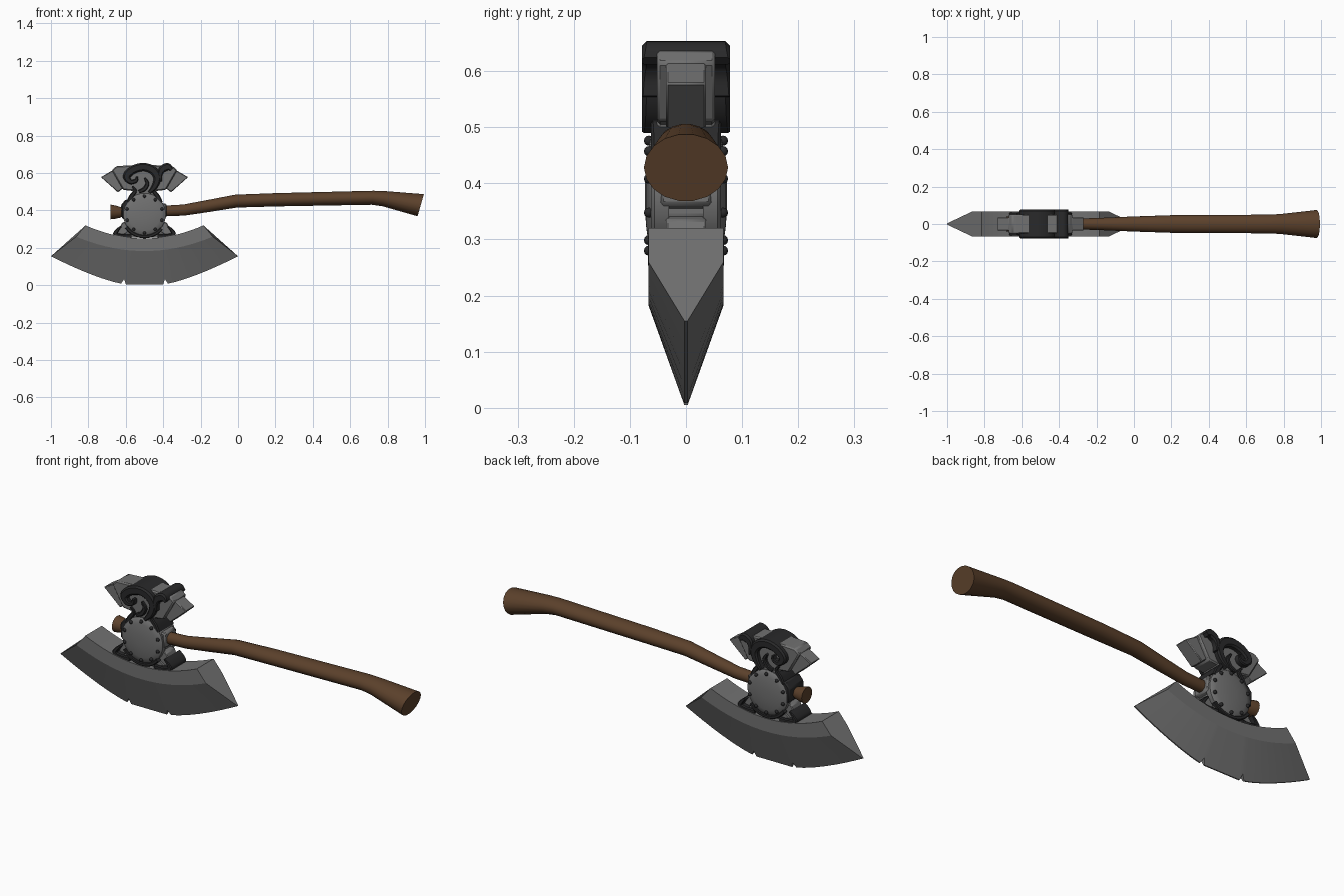
import bpy, bmesh, math
from mathutils import Vector

if "Cube" in bpy.data.objects:
    bpy.data.objects.remove(bpy.data.objects["Cube"])


def material(name, rgb):
    m = bpy.data.materials.new(name)
    m.diffuse_color = (*rgb, 1)
    m.use_nodes = True
    m.node_tree.nodes["Principled BSDF"].inputs["Base Color"].default_value = m.diffuse_color
    return m


STEEL = material("steel", (0.165, 0.165, 0.165))
DARK = material("dark_iron", (0.022, 0.022, 0.023))
WOOD = material("brown_wood", (0.105, 0.052, 0.024))
CX = -0.5  # centre line of the axe head


def finish(bm, name, mat, smooth=30, bevel=0):
    bmesh.ops.recalc_face_normals(bm, faces=bm.faces)
    me = bpy.data.meshes.new(name)
    bm.to_mesh(me)
    bm.free()
    me.materials.append(mat)
    ob = bpy.data.objects.new(name, me)
    bpy.context.collection.objects.link(ob)
    bpy.ops.object.select_all(action='DESELECT')
    ob.select_set(True)
    bpy.context.view_layer.objects.active = ob
    if bevel:
        b = ob.modifiers.new("bevel", 'BEVEL')
        b.width, b.segments, b.limit_method = bevel, 1, 'ANGLE'
    if smooth:
        bpy.ops.object.shade_smooth_by_angle(angle=math.radians(smooth))
    return ob


def loft(name, rings, mat, smooth=30, bevel=0):
    """Bridge equal-length closed rings and cap both ends."""
    bm = bmesh.new()
    vs = [[bm.verts.new(p) for p in r] for r in rings]
    n = len(rings[0])
    for a, b in zip(vs, vs[1:]):
        for i in range(n):
            j = (i + 1) % n
            bm.faces.new((a[i], a[j], b[j], b[i]))
    bm.faces.new(vs[0])
    bm.faces.new(vs[-1])
    return finish(bm, name, mat, smooth, bevel)


def prism(name, pts, half, mat, bevel=0.006):
    """Extrude an x-z outline through the thickness."""
    return loft(name, [[(x, -half, z) for x, z in pts], [(x, half, z) for x, z in pts]], mat, 20, bevel)


def spline(pts, steps=6):
    out = []
    p = [Vector(q) for q in pts]
    for i in range(len(p) - 1):
        a, b, c, d = p[max(i - 1, 0)], p[i], p[i + 1], p[min(i + 2, len(p) - 1)]
        for s in range(steps):
            t = s / steps
            out.append(0.5 * (2 * b + (c - a) * t + (2 * a - 5 * b + 4 * c - d) * t * t
                              + (3 * b - a - 3 * c + d) * t ** 3))
    return out + [p[-1]]


def ribbon(name, pts, half, mat=DARK):
    """Scroll: path points are (x, z, half width), extruded through y."""
    path = spline(pts)
    rings = []
    for i, p in enumerate(path):
        t = path[min(i + 1, len(path) - 1)] - path[max(i - 1, 0)]
        n = Vector((-t.y, t.x)).normalized() * p.z
        q = p.xy
        w = min(0.4 * p.z, 0.008)
        k = n.normalized() * w
        ring = []
        for o, y in ((n, half - w), (n - k, half), (k - n, half), (-n, half - w),
                     (-n, w - half), (k - n, -half), (n - k, -half), (n, w - half)):
            ring.append((q.x + o.x, y, q.y + o.y))
        rings.append(ring)
    return loft(name, rings, mat, 35)


# Blade: cross-sections swept along the crescent, with two nicks in the edge
def edge_z(u):
    return 0.005 + 0.15 * max(0, (abs(u) - 0.2) / 0.8) ** 1.35


stations = []
for u in (0, 0.1, 0.2, 0.218, 0.25, 0.34, 0.46, 0.58, 0.7, 0.82, 0.92, 1):
    nick = 0.028 if u == 0.218 else 0
    stations.append((u, nick))
stations = [(-u, n) for u, n in reversed(stations[1:])] + stations
rings = []
for u, nick in stations:
    zt, zs, ze = 0.25 + 0.07 * u * u, 0.183 + 0.077 * u * u, edge_z(u) + nick
    he = 0.003 + nick * 0.36
    xt, xs, xe = CX + 0.315 * u, CX + 0.365 * u, CX + 0.5 * u
    rings.append([(xt, -0.067, zt), (xs, -0.067, zs), (xe, -he, ze),
                  (xe, he, ze), (xs, 0.067, zs), (xt, 0.067, zt)])
loft("blade", rings, STEEL, 15)


# Handle: (x, z, radius y, radius z, lean)
def shaft(name, sections, sides=18):
    rr = []
    for x, z, ry, rz, lean in sections:
        rr.append([(x + lean * math.sin(a), ry * math.cos(a), z + rz * math.sin(a))
                   for a in (2 * math.pi * i / sides for i in range(sides))])
    loft(name, rr, WOOD, 35)


shaft("handle", [(-0.64, 0.39, 0.027, 0.027, 0), (-0.38, 0.398, 0.029, 0.029, 0),
                 (-0.29, 0.402, 0.029, 0.03, -0.003), (-0.17, 0.422, 0.033, 0.032, -0.006),
                 (-0.01, 0.45, 0.04, 0.035, -0.004), (0.2, 0.457, 0.047, 0.036, 0),
                 (0.72, 0.468, 0.05, 0.038, 0.004), (0.78, 0.463, 0.053, 0.041, 0.008),
                 (0.977, 0.428, 0.075, 0.06, 0.017)])
shaft("handle_tip", [(-0.682, 0.392, 0.042, 0.04, 0), (-0.655, 0.391, 0.038, 0.036, 0),
                     (-0.625, 0.39, 0.028, 0.028, 0)])

# Steel core of the head
prism("neck", [(-0.57, 0.52), (-0.555, 0.47), (-0.6, 0.44), (-0.6, 0.34), (-0.57, 0.3), (-0.64, 0.255),
               (-0.36, 0.255), (-0.43, 0.3), (-0.4, 0.34), (-0.4, 0.44), (-0.445, 0.47), (-0.43, 0.52)],
      0.052, STEEL)
prism("crown", [(-0.675, 0.615), (-0.65, 0.637), (-0.5, 0.645), (-0.35, 0.637), (-0.325, 0.615), (-0.385, 0.51),
                (-0.43, 0.505), (-0.57, 0.505), (-0.615, 0.51)], 0.052, STEEL)
for s, side in ((-1, "left"), (1, "right")):
    def mx(pts):
        return [(CX + s * p[0], *p[1:]) for p in pts]
    prism(side + "_crown_prong", mx([(0.13, 0.615), (0.17, 0.615), (0.233, 0.578), (0.142, 0.497), (0.1, 0.53)]),
          0.036, STEEL, 0.004)
    # braces that spread onto the blade
    prism(side + "_blade_brace", mx([(0.08, 0.345), (0.12, 0.335), (0.135, 0.3), (0.175, 0.262), (0.08, 0.245)]),
          0.036, STEEL, 0.004)
    ribbon(side + "_lower_scroll", mx([(0.07, 0.262, 0.012), (0.12, 0.262, 0.012), (0.155, 0.272, 0.012),
                                       (0.145, 0.295, 0.009), (0.125, 0.315, 0.004)]), 0.062)
    ribbon(side + "_neck_scroll", mx([(0.085, 0.44, 0.014), (0.07, 0.475, 0.012), (0.05, 0.505, 0.009),
                                      (0.065, 0.53, 0.004)]), 0.062)

# Sockets where the handle passes through
prism("left_socket", [(-0.625, 0.43), (-0.6, 0.46), (-0.55, 0.44), (-0.55, 0.33), (-0.6, 0.345), (-0.622, 0.36)],
      0.06, DARK)
prism("right_socket", [(-0.382, 0.435), (-0.44, 0.445), (-0.44, 0.34), (-0.382, 0.362)], 0.046, STEEL)

# Horn scrolls wrapped over the crown
ribbon("large_horn_scroll", [(-0.475, 0.495, 0.008), (-0.445, 0.53, 0.016), (-0.432, 0.575, 0.02),
                             (-0.455, 0.615, 0.022), (-0.505, 0.632, 0.022), (-0.56, 0.618, 0.022),
                             (-0.595, 0.583, 0.02), (-0.575, 0.553, 0.013), (-0.545, 0.56, 0.01),
                             (-0.54, 0.582, 0.005)], 0.078)
ribbon("inner_hook", [(-0.53, 0.5, 0.009), (-0.5, 0.515, 0.011), (-0.485, 0.545, 0.01),
                      (-0.5, 0.575, 0.004)], 0.066)
ribbon("small_horn_scroll", [(-0.41, 0.555, 0.004), (-0.415, 0.59, 0.011), (-0.405, 0.62, 0.019),
                             (-0.375, 0.633, 0.02), (-0.355, 0.618, 0.008)], 0.078)

# Domed discs with a ring of rivets on both sides
DZ = 0.378
for s, side in ((-1, "front"), (1, "back")):
    rr = []
    for r, y in ((0.114, 0.03), (0.114, 0.056), (0.108, 0.062), (0.085, 0.067), (0.055, 0.071), (0.025, 0.073)):
        rr.append([(CX + r * math.cos(a), s * y, DZ + r * math.sin(a))
                   for a in (2 * math.pi * i / 32 for i in range(32))])
    loft(side + "_disc", rr, STEEL, 35)
    bm = bmesh.new()
    for i in range(10):
        a = 2 * math.pi * (i + 0.5) / 10
        geo = bmesh.ops.create_uvsphere(bm, u_segments=10, v_segments=6, radius=0.009)
        bmesh.ops.translate(bm, verts=geo["verts"],
                            vec=(CX + 0.098 * math.cos(a), s * 0.066, DZ + 0.098 * math.sin(a)))
    finish(bm, side + "_rivets", DARK, 60)
    # curved iron rim hugging the lower part of the disc
    path = [(CX + 0.118 * math.cos(a), DZ + 0.118 * math.sin(a), 0.009)
            for a in (math.radians(d) for d in range(215, 330, 15))]
    rim = ribbon(side + "_disc_rim", path, 0.012)
    rim.location.y = s * 0.056
